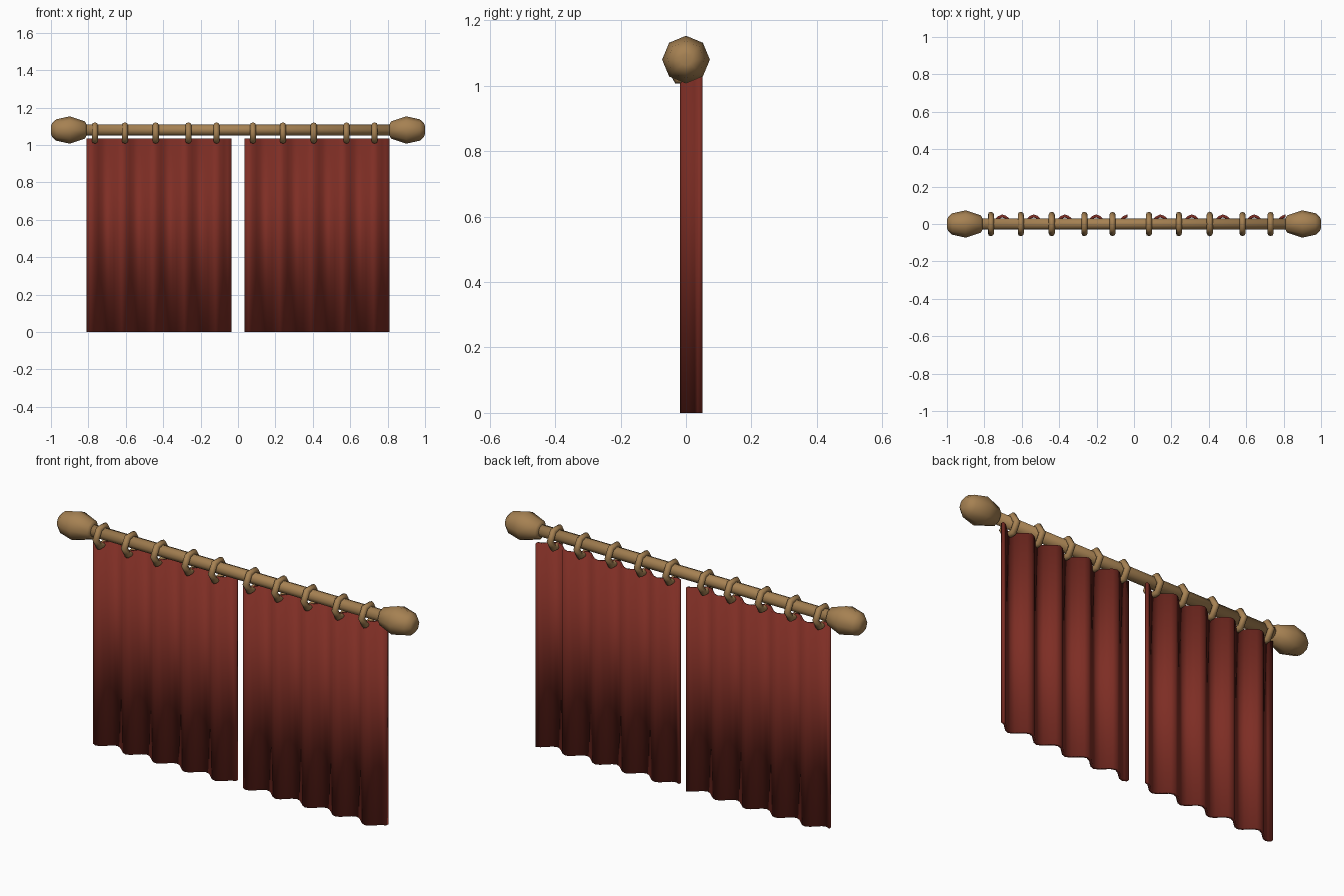
import bpy, bmesh, math
from mathutils import Matrix

cube = bpy.data.objects.get("Cube")
if cube:
    bpy.data.objects.remove(cube, do_unlink=True)


def make_material(name, rgb):
    m = bpy.data.materials.new(name)
    m.use_nodes = True
    m.diffuse_color = (*rgb, 1)
    bsdf = m.node_tree.nodes["Principled BSDF"]
    bsdf.inputs["Base Color"].default_value = (*rgb, 1)
    bsdf.inputs["Roughness"].default_value = 0.8
    return m


wood = make_material("golden_wood", (0.38, 0.22, 0.085))
cloth = make_material("dark_red_cloth", (0.21, 0.027, 0.018))


def finish(name, bm, mat):
    bmesh.ops.recalc_face_normals(bm, faces=bm.faces)
    for f in bm.faces:
        f.smooth = True
    me = bpy.data.meshes.new(name)
    bm.to_mesh(me)
    bm.free()
    me.materials.append(mat)
    ob = bpy.data.objects.new(name, me)
    bpy.context.collection.objects.link(ob)
    return ob


ROD_Z = 1.08


def lathe_x(name, profile, sides=8):
    """Revolve (x, radius) points around the rod axis and cap both ends."""
    bm = bmesh.new()
    rings = []
    for x, r in profile:
        angles = [2 * math.pi * i / sides for i in range(sides)]
        rings.append([bm.verts.new((x, r * math.sin(a), ROD_Z + r * math.cos(a))) for a in angles])
    for a, b in zip(rings, rings[1:]):
        for i in range(sides):
            j = (i + 1) % sides
            bm.faces.new((a[i], a[j], b[j], b[i]))
    bm.faces.new(rings[0])
    bm.faces.new(rings[-1])
    return finish(name, bm, wood)


# Rod and its two end knobs
lathe_x("rod", [(-0.85, 0.03), (0.85, 0.03)])
knob = [(0.81, 0.03), (0.818, 0.046), (0.9, 0.073), (0.972, 0.057), (0.995, 0.036), (1.0, 0.018)]
for side, s in (("left", 1), ("right", -1)):
    lathe_x(side + "_knob", [(s * x, r) for x, r in knob])


# Hexagonal hanging rings
def ring(name, x, major=0.049, minor=0.0165, sides=6, tube=8):
    bm = bmesh.new()
    loops = []
    for i in range(sides):
        a = 2 * math.pi * i / sides
        loop = []
        for k in range(tube):
            t = 2 * math.pi * k / tube
            r = major + minor * math.cos(t)
            loop.append(bm.verts.new((x + minor * math.sin(t), r * math.cos(a), 1.064 + r * math.sin(a))))
        loops.append(loop)
    for i in range(sides):
        a, b = loops[i], loops[(i + 1) % sides]
        for k in range(tube):
            n = (k + 1) % tube
            bm.faces.new((a[k], a[n], b[n], b[k]))
    return finish(name, bm, wood)


for i, x in enumerate((-0.765, -0.605, -0.44, -0.265, -0.115, 0.08, 0.24, 0.405, 0.58, 0.73)):
    ring("ring_%d" % (i + 1), x)


# Pleated curtain panels, thin closed sheets whose folds come forward at the rings
def curtain(name, x0, width=0.775, height=1.035, period=0.167, half=0.008):
    bm = bmesh.new()
    steps = 37
    columns = []
    for i in range(steps + 1):
        u = width * i / steps
        phase = 2 * math.pi * (u - 0.107) / period
        y = 0.016 + 0.027 * math.cos(phase)
        corners = ((-half, 0), (half, 0), (half, height), (-half, height))
        columns.append([bm.verts.new((x0 + u, y + d, z)) for d, z in corners])
    for a, b in zip(columns, columns[1:]):
        for k in range(4):
            n = (k + 1) % 4
            bm.faces.new((a[k], a[n], b[n], b[k]))
    bm.faces.new(columns[0])
    bm.faces.new(columns[-1])
    return finish(name, bm, cloth)


curtain("right_curtain", -0.81)
curtain("left_curtain", 0.035)
